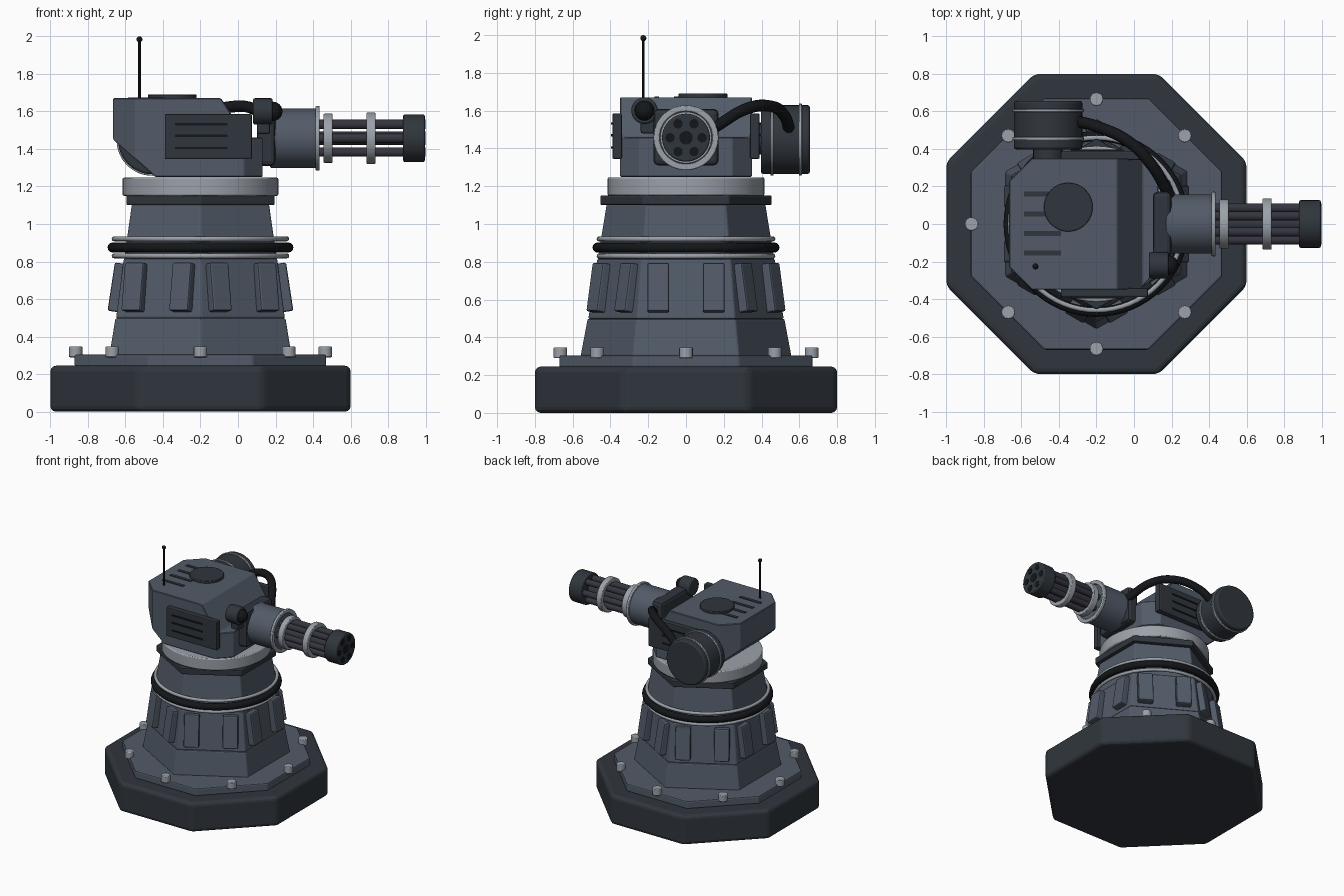
import bpy, bmesh
from math import pi, cos, sin, radians
from mathutils import Vector, Matrix

if "Cube" in bpy.data.objects:
    bpy.data.objects.remove(bpy.data.objects["Cube"])

CX = -0.2   # turret axis
GZ = 1.457  # gun axis height


def material(name, r, g, b):
    m = bpy.data.materials.new(name)
    m.diffuse_color = (r, g, b, 1)
    m.use_nodes = True
    m.node_tree.nodes["Principled BSDF"].inputs["Base Color"].default_value = m.diffuse_color
    return m


BODY = material("body_paint", .085, .105, .14)
DARK = material("dark_paint", .03, .037, .047)
METAL = material("bare_metal", .33, .36, .40)
BLACK = material("black_rubber", .007, .008, .01)
STEEL = material("barrel_steel", .035, .035, .05)


def finish(bm, name, mat, bevel=0, segs=2, smooth=False):
    bmesh.ops.recalc_face_normals(bm, faces=bm.faces[:])
    me = bpy.data.meshes.new(name)
    bm.to_mesh(me)
    bm.free()
    ob = bpy.data.objects.new(name, me)
    bpy.context.collection.objects.link(ob)
    me.materials.append(mat)
    if bevel:
        md = ob.modifiers.new("bevel", "BEVEL")
        md.width, md.segments, md.limit_method = bevel, segs, 'ANGLE'
    if smooth:
        bpy.ops.object.select_all(action='DESELECT')
        ob.select_set(True)
        bpy.context.view_layer.objects.active = ob
        bpy.ops.object.shade_smooth_by_angle(angle=radians(35))
    return ob


AXES = {'z': Matrix.Identity(4), 'x': Matrix.Rotation(pi / 2, 4, 'Y'),
        'y': Matrix.Rotation(-pi / 2, 4, 'X')}


def lathe(name, mat, profile, loc, axis='z', n=40, phase=0.0, closed=False, bevel=0, segs=2):
    """Spin (radius, height) points around an axis; closed gives a hollow ring."""
    bm = bmesh.new()
    rings = [[bm.verts.new((r * cos(phase + 2 * pi * i / n), r * sin(phase + 2 * pi * i / n), h))
              for i in range(n)] for r, h in profile]
    pairs = list(zip(rings, rings[1:])) + ([(rings[-1], rings[0])] if closed else [])
    for a, b in pairs:
        for i in range(n):
            bm.faces.new((a[i], a[(i + 1) % n], b[(i + 1) % n], b[i]))
    if not closed:
        bm.faces.new(rings[0])
        bm.faces.new(rings[-1])
    bm.transform(Matrix.Translation(loc) @ AXES[axis])
    return finish(bm, name, mat, bevel, segs, smooth=n > 8)


def cyl(name, mat, r, a, b, loc, axis='z', n=32, bevel=0):
    return lathe(name, mat, [(r, a), (r, b)], loc, axis, n, bevel=bevel)


def hoop(name, mat, ri, ro, a, b, loc, axis='z', n=48, bevel=.005):
    return lathe(name, mat, [(ri, a), (ro, a), (ro, b), (ri, b)], loc, axis, n, closed=True, bevel=bevel)


def torus(name, mat, R, r, loc, n=64, m=12):
    prof = [(R + r * cos(2 * pi * i / m), r * sin(2 * pi * i / m)) for i in range(m)]
    return lathe(name, mat, prof, loc, 'z', n, closed=True)


def box(name, mat, lo, hi, bevel=0, matrix=Matrix.Identity(4)):
    lo, hi = Vector(lo), Vector(hi)
    bm = bmesh.new()
    bmesh.ops.create_cube(bm, size=1)
    bm.transform(matrix @ Matrix.Translation((lo + hi) / 2) @ Matrix.Diagonal((*(hi - lo), 1)))
    return finish(bm, name, mat, bevel)


def ball(name, mat, r, loc):
    bm = bmesh.new()
    bmesh.ops.create_uvsphere(bm, u_segments=20, v_segments=12, radius=r)
    bm.transform(Matrix.Translation(loc))
    return finish(bm, name, mat, smooth=True)


def tube(name, mat, pts, r):
    cu = bpy.data.curves.new(name, 'CURVE')
    cu.dimensions, cu.bevel_depth, cu.bevel_resolution, cu.use_fill_caps = '3D', r, 4, True
    sp = cu.splines.new('BEZIER')
    sp.bezier_points.add(len(pts) - 1)
    for p, co in zip(sp.bezier_points, pts):
        p.co = co
        p.handle_left_type = p.handle_right_type = 'AUTO'
    cu.materials.append(mat)
    ob = bpy.data.objects.new(name, cu)
    bpy.context.collection.objects.link(ob)


C = (CX, 0, 0)
# Octagonal footing, plate and bolts
k = 1 / cos(pi / 8)
lathe("base_block", DARK, [(.8 * k, 0), (.8 * k, .245)], C, n=8, phase=pi / 8, bevel=.03, segs=3)
lathe("base_plate", BODY, [(.67 * k, .24), (.67 * k, .305)], C, n=8, phase=pi / 8, bevel=.01)
for i in range(8):
    a = i * pi / 4
    cyl(f"base_bolt_{i}", METAL, .036, .29, .347, (CX + .665 * cos(a), .665 * sin(a), 0), n=16, bevel=.005)

# Hexagonal tapered pedestal
for name, mat, r1, r2, z1, z2 in (("pedestal_lower", BODY, .56, .523, .3, .498),
                                  ("pedestal_middle", BODY, .519, .472, .498, .815),
                                  ("pedestal_upper", BODY, .47, .422, .81, 1.105),
                                  ("pedestal_cap", DARK, .456, .456, 1.1, 1.152)):
    lathe(name, mat, [(r1, z1), (r2, z2)], C, n=6, phase=pi / 2, bevel=.008)

# Raised panels, two on each pedestal face
for i in range(6):
    for s in (-1, 1):
        m = (Matrix.Translation((CX, 0, .66)) @ Matrix.Rotation(i * pi / 3, 4, 'Z')
             @ Matrix.Translation((.43, s * .147, 0)) @ Matrix.Rotation(-.15, 4, 'Y'))
        box(f"pedestal_panel_{i}_{s}", BODY, (-.02, -.058, -.13), (.046, .058, .13), .01, m)

# Rubber seal, guard rings and turntable
torus("seal_ring", BLACK, .468, .027, (CX, 0, .875))
for z in (.83, .921):
    torus(f"guard_ring_{z}", METAL, .46, .013, (CX, 0, z))
cyl("turntable", METAL, .415, 1.15, 1.247, C, n=64, bevel=.008)

# Turret head: side profile extruded, then the four upright corners cut off
bm = bmesh.new()
side = [(-.665, 1.67), (-.09, 1.67), (.045, 1.46), (.13, 1.46), (.13, 1.25), (-.44, 1.25), (-.665, 1.45)]
f = bm.faces.new([bm.verts.new((x, -.35, z)) for x, z in side])
ext = bmesh.ops.extrude_face_region(bm, geom=[f])
bmesh.ops.translate(bm, vec=(0, .7, 0), verts=[v for v in ext['geom'] if isinstance(v, bmesh.types.BMVert)])
for s in (-1, 1):
    for p, no in (((.13, s * .245, 0), (.105, s * .1, 0)), ((-.665, s * .23, 0), (-.12, s * .12, 0))):
        cut = bmesh.ops.bisect_plane(bm, geom=bm.verts[:] + bm.edges[:] + bm.faces[:],
                                     plane_co=p, plane_no=no, clear_outer=True)
        bmesh.ops.edgenet_fill(bm, edges=[e for e in cut['geom_cut'] if isinstance(e, bmesh.types.BMEdge)])
finish(bm, "turret_head", BODY, bevel=.005, segs=1)

# Side panels with louvres
for s in (-1, 1):
    y0, y1 = sorted((s * .34, s * .39))
    box(f"side_panel_{s}", DARK, (-.39, y0, 1.345), (.075, y1, 1.585), .008)
    y0, y1 = sorted((s * .38, s * .396))
    for z in (1.405, 1.47, 1.532):
        box(f"side_louvre_{s}_{z}", BLACK, (-.335, y0, z - .006), (-.055, y1, z + .006))

# Roof hatch, vents and antenna
cyl("roof_hatch", DARK, .13, 1.66, 1.69, (-.35, .09, 0), n=40, bevel=.004)
for y in (.16, .053, -.05, -.155):
    box(f"roof_vent_{y}", DARK, (-.585, y - .013, 1.66), (-.39, y + .013, 1.675))
cyl("antenna_rod", BLACK, .007, 1.66, 1.985, (-.525, -.226, 0), n=10)
ball("antenna_tip", BLACK, .016, (-.525, -.226, 1.984))

# Sensor beside the gun
cyl("sensor_body", DARK, .07, .08, .185, (0, -.22, 1.6), 'x', bevel=.01)
ball("sensor_lens", BLACK, .052, (.185, -.22, 1.6))
box("sensor_bracket", DARK, (.1, -.24, 1.48), (.17, -.12, 1.6), .01)

# Gun mount and housing
G = (0, 0, GZ)
box("gun_mount", DARK, (.1, -.172, 1.31), (.2, .172, 1.61), .025)
cyl("gun_housing", BODY, .158, .17, .425, G, 'x', 48, .008)
hoop("housing_ring", METAL, .14, .172, .413, .435, G, 'x')

# Rotary barrels, collars and muzzle
cyl("muzzle", DARK, .127, .88, .995, G, 'x', 40, .008)
spots = [(0, 0, .036)] + [(.085 * cos(i * pi / 3), .085 * sin(i * pi / 3), .025) for i in range(6)]
for i, (y, z, r) in enumerate(spots):
    cyl(f"barrel_{i}", STEEL, r, .4, .9, (0, y, GZ + z), 'x', 20)
    cyl(f"bore_{i}", BLACK, r, .95, .998, (0, y, GZ + z), 'x', 20)
hoop("rear_collar", METAL, .1, .131, .456, .504, G, 'x')
hoop("front_collar", METAL, .1, .137, .685, .733, G, 'x')

# Ammunition drum with hoops and feed hose
D = (-.457, 0, 1.447)
cyl("ammo_drum", DARK, .182, .397, .656, D, 'y', 48, .012)
cyl("drum_hub", DARK, .08, .32, .41, D, 'y')
for y in (.455, .605):
    hoop(f"drum_hoop_{y}", METAL, .17, .19, y - .008, y + .008, D, 'y', bevel=.003)
tube("feed_hose", BLACK, [(-.32, .55, 1.49), (-.2, .52, 1.575), (-.03, .44, 1.625),
                          (.09, .32, 1.61), (.19, .15, 1.51)], .031)
